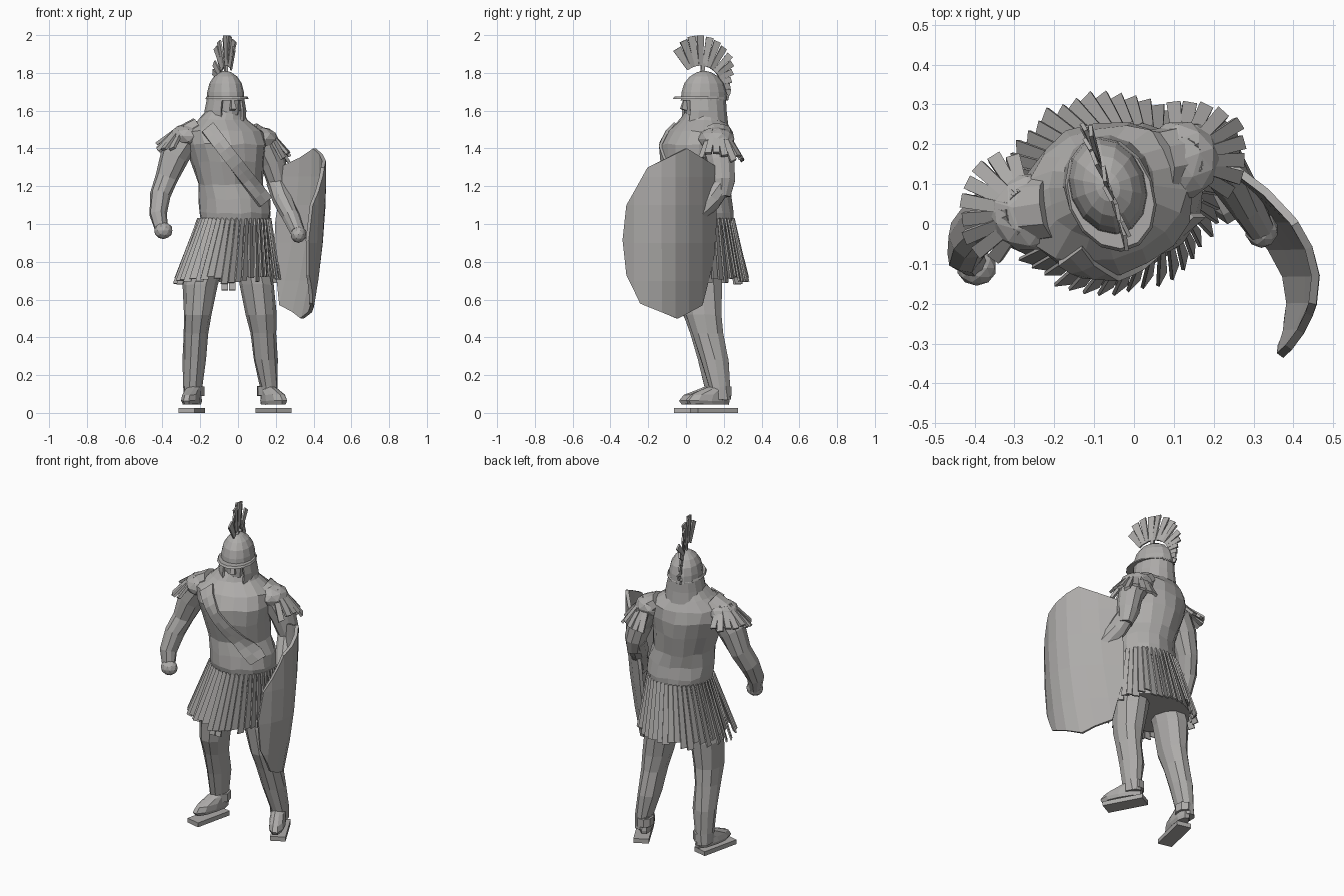
import bpy, bmesh, random
from math import sin, cos, pi, radians
from mathutils import Vector, Matrix
from mathutils.bvhtree import BVHTree

random.seed(4)
if "Cube" in bpy.data.objects:
    bpy.data.objects.remove(bpy.data.objects["Cube"])

stone = bpy.data.materials.new("stone grey")
stone.use_nodes = True
COLOUR = (0.42, 0.41, 0.4, 1)
stone.diffuse_color = COLOUR
stone.node_tree.nodes["Principled BSDF"].inputs["Base Color"].default_value = COLOUR

TURN = radians(20)          # the upper body is twisted towards its left
UP = Vector((0, 0, 1))


def finish(name, bm, matrix=None):
    bmesh.ops.recalc_face_normals(bm, faces=bm.faces)
    mesh = bpy.data.meshes.new(name)
    bm.to_mesh(mesh)
    bm.free()
    mesh.materials.append(stone)
    ob = bpy.data.objects.new(name, mesh)
    bpy.context.collection.objects.link(ob)
    if matrix:
        ob.matrix_world = matrix
    return ob


def tube(name, stations, sides=12, yaw=0.0, jitter=0.004, matrix=None, level=False):
    """Loft of elliptical rings; each station is x, y, z, rx, ry, listed upward."""
    bm = bmesh.new()
    centres = [Vector(s[:3]) for s in stations]
    rings = []
    for i, (x, y, z, rx, ry) in enumerate(stations):
        tangent = centres[min(i + 1, len(centres) - 1)] - centres[max(i - 1, 0)]
        tilt = UP.rotation_difference(UP if level else tangent)
        ring = []
        for k in range(sides):
            a = 2 * pi * k / sides
            p = Matrix.Rotation(yaw, 3, 'Z') @ Vector((rx * cos(a), ry * sin(a), 0))
            wobble = Vector([random.uniform(-jitter, jitter) for _ in range(3)])
            ring.append(bm.verts.new(centres[i] + tilt @ p + wobble))
        rings.append(ring)
    for low, high in zip(rings, rings[1:]):
        for k in range(sides):
            j = (k + 1) % sides
            bm.faces.new((low[k], low[j], high[j], high[k]))
    bm.faces.new(rings[0])
    bm.faces.new(rings[-1])
    return finish(name, bm, matrix)


def strip(bm, start, end, across, w0, w1, thick):
    """Thin tapered slat from start to end."""
    start, end, across = Vector(start), Vector(end), Vector(across).normalized()
    normal = (end - start).cross(across).normalized() * thick / 2
    v = [bm.verts.new(p + across * s * w / 2 + normal * t)
         for p, w in ((start, w0), (end, w1))
         for s, t in ((-1, -1), (1, -1), (1, 1), (-1, 1))]
    bm.faces.new(v[:4])
    bm.faces.new(v[4:])
    for k in range(4):
        j = (k + 1) % 4
        bm.faces.new((v[k], v[j], v[4 + j], v[4 + k]))


def lump(name, centre, size, yaw=0.0):
    bm = bmesh.new()
    bmesh.ops.create_icosphere(bm, subdivisions=2, radius=1)
    return finish(name, bm, Matrix.Translation(centre) @ Matrix.Rotation(yaw, 4, 'Z')
                  @ Matrix.Diagonal((*size, 1)))


# Torso and neck
torso = tube("torso", [
    (-.015, .08, .99, .183, .165), (-.015, .075, 1.06, .193, .172), (-.02, .07, 1.13, .19, .165),
    (-.04, .07, 1.21, .175, .16), (-.055, .065, 1.33, .195, .187), (-.065, .065, 1.42, .22, .192),
    (-.075, .075, 1.49, .215, .165), (-.085, .09, 1.55, .135, .12), (-.075, .095, 1.6, .095, .095)],
    sides=18, yaw=TURN, jitter=.006, level=True)

# Chest strap, laid onto the front of the torso
tree = BVHTree.FromPolygons([v.co for v in torso.data.vertices],
                            [p.vertices for p in torso.data.polygons])
bm = bmesh.new()
bmesh.ops.create_grid(bm, x_segments=10, y_segments=2, size=.5)
a, b = Vector((-.16, 0, 1.51)), Vector((.145, 0, 1.115))
side = Vector((.39, 0, .31)).normalized()
for v in bm.verts:
    v.co = a.lerp(b, v.co.x + .5) + side * v.co.y * .075
    hit = tree.ray_cast(Vector((v.co.x, -1, v.co.z)), Vector((0, 1, 0)))[0]
    v.co.y = min(hit.y if hit else 1, .03) - .008
strap = finish("chest_strap", bm)
band = strap.modifiers.new("thickness", 'SOLIDIFY')
band.thickness, band.offset = .016, 0

# Skirt: inner cloth with a ring of hanging slats
tube("skirt_cloth", [(-.055, .08, .72, .235, .205), (-.035, .08, .9, .2, .18),
                     (-.015, .08, 1.04, .175, .155)], sides=24, yaw=TURN / 2, level=True)
bm = bmesh.new()
COUNT = 46
spin = Matrix.Rotation(TURN / 2, 3, 'Z')
for k in range(COUNT):
    t = 2 * pi * k / COUNT
    r = random.uniform(.94, 1.0)
    top = Vector((-.02, .08, 1.03)) + spin @ Vector((.187 * cos(t), .168 * sin(t), 0))
    foot = (Vector((-.06, .075, .69 + random.uniform(-.01, .035)))
            + spin @ Vector((.275 * r * cos(t), .25 * r * sin(t), 0)))
    twist = Matrix.Rotation(radians(32), 3, 'Z') @ spin @ Vector((-sin(t), cos(t), 0))
    strip(bm, top, foot, twist, .022, .042, .009)
for x in (-.07, -.03):
    strip(bm, (x, -.09, .95), (x, -.15, .65), (1, 0, 0), .03, .035, .01)
finish("skirt_slats", bm)

# Legs, feet and stand plates
tube("right_leg", [(-.242, .165, .07, .045, .055), (-.24, .157, .14, .048, .06),
                   (-.23, .14, .28, .064, .078), (-.224, .105, .42, .067, .085),
                   (-.215, .08, .52, .074, .1), (-.2, .08, .68, .09, .11),
                   (-.13, .08, .9, .09, .11)], sides=10, level=True)
tube("left_leg", [(.165, .185, .07, .043, .055), (.163, .175, .14, .048, .06),
                  (.145, .152, .28, .064, .078), (.133, .115, .42, .068, .085),
                  (.122, .095, .52, .08, .1), (.1, .085, .68, .092, .11),
                  (.06, .08, .9, .09, .11)], sides=10, level=True)
for label, x, foot_y, stand_y, yaw in (("right", -.245, .09, .062, -13),
                                       ("left", .187, .12, .148, 28)):
    turn = Matrix.Rotation(radians(yaw), 4, 'Z')
    place = Matrix.Translation((x, foot_y, 0)) @ turn
    tube(label + "_foot", [(0, 0, .045, .04, .12), (0, -.005, .065, .047, .13),
                           (0, .005, .095, .044, .115), (0, .045, .125, .04, .075),
                           (0, .075, .145, .035, .045)],
         sides=10, jitter=.002, matrix=place, level=True)
    tube(label + "_ankle_band", [(0, .075, .09, .05, .058), (0, .075, .14, .05, .058)],
         sides=8, jitter=.002, matrix=place)
    bm = bmesh.new()
    bmesh.ops.create_cube(bm, size=1)
    finish(label + "_stand", bm, Matrix.Translation((x, stand_y, .0135)) @ turn
           @ Matrix.Diagonal((.088, .24, .027, 1)))

# Arms and fists
tube("right_arm", [(-.405, -.1, .97, .036, .038), (-.425, -.075, 1.05, .046, .05),
                   (-.41, -.03, 1.15, .056, .062), (-.38, .01, 1.24, .06, .066),
                   (-.335, .025, 1.36, .077, .078), (-.28, .035, 1.45, .08, .085),
                   (-.2, .045, 1.5, .07, .085)], sides=10)
lump("right_fist", (-.395, -.11, .965), (.05, .045, .045))
tube("left_forearm", [(.315, -.01, .96, .036, .038), (.28, .05, 1.04, .045, .048),
                      (.235, .13, 1.13, .055, .058), (.205, .195, 1.22, .052, .058)], sides=10)
tube("left_upper_arm", [(.22, .185, 1.15, .042, .05), (.21, .195, 1.23, .06, .066),
                        (.185, .185, 1.33, .07, .076), (.14, .17, 1.42, .08, .085),
                        (.06, .15, 1.48, .07, .085)], sides=10)
lump("left_fist", (.32, -.015, .945), (.042, .045, .045))

# Shoulder caps with fanned slats
for label, c, facing, length, fall in (("right", Vector((-.265, .03, 1.465)), 170, .178, -.06),
                                       ("left", Vector((.115, .16, 1.45)), 32, .175, -.095)):
    lump(label + "_shoulder_cap", c, (.1, .1, .065), TURN)
    bm = bmesh.new()
    for k in range(9):
        t = radians(facing + 64 * (k / 4 - 1))
        out = Vector((cos(t), sin(t), 0))
        reach = length - .03 * abs(k - 4) / 4 + random.uniform(-.012, .008)
        drop = fall + random.uniform(-.025, .025)
        strip(bm, c + out * .05 + UP * .045, c + out * reach + UP * drop,
              (-sin(t), cos(t), random.uniform(-.4, .4)), .028, .036, .016)
    finish(label + "_shoulder_slats", bm)

# Shield: curved plate, tilted outwards at the top
OUTLINE = [(0, 1.4), (-.2, 1.3), (-.31, 1.1), (-.33, .915), (-.31, .73), (-.24, .58),
           (-.05, .5), (.08, .57), (.14, .81), (.155, 1.02), (.145, 1.31)]
bm = bmesh.new()
bm.faces.new([bm.verts.new((0, y, z)) for y, z in OUTLINE])
cuts = [((0, y, 0), (0, 1, 0)) for y in (-.27, -.2, -.13, -.06, .01, .08)]
cuts += [((0, 0, z), (0, 0, 1)) for z in (.7, .9, 1.1, 1.25)]
for co, no in cuts:
    bmesh.ops.bisect_plane(bm, geom=bm.verts[:] + bm.edges[:] + bm.faces[:],
                           plane_co=co, plane_no=no)
for v in bm.verts:
    y, h = v.co.y, v.co.z - .95
    bow = .446 - (2.55 if y > -.16 else 2.7) * (y + .16) ** 2
    v.co.x = bow + (.12 + .25 * y) * h - .15 * h * h
shield = finish("shield", bm)
rim = shield.modifiers.new("thickness", 'SOLIDIFY')
rim.thickness, rim.offset = .02, 0

# Head and helmet, built facing -y and then turned with the torso
HEAD = Matrix.Translation((-.066, .095, 0)) @ Matrix.Rotation(TURN, 4, 'Z')
tube("face", [(0, -.01, 1.53, .05, .06), (0, -.015, 1.58, .07, .085),
              (0, -.005, 1.68, .08, .1)], matrix=HEAD, jitter=.002, level=True)
tube("helmet_dome", [(0, 0, 1.655, .097, .126), (0, 0, 1.7, .093, .121),
                     (0, 0, 1.745, .082, .107), (0, 0, 1.78, .06, .078),
                     (0, 0, 1.803, .03, .04), (0, 0, 1.81, .008, .01)],
     sides=14, matrix=HEAD, jitter=0)
tube("helmet_brim", [(0, -.022, 1.662, .11, .148), (0, -.022, 1.674, .104, .14)],
     sides=14, matrix=HEAD, jitter=0)
bm = bmesh.new()
strip(bm, (0, -.1, 1.655), (0, -.115, 1.605), (1, 0, 0), .014, .03, .03)
finish("nose", bm, HEAD)

# Nape and cheek guard: flared shell, open at the face
bm = bmesh.new()
rows = []
for z, rx, ry in ((1.67, .095, .12), (1.6, .11, .122), (1.53, .12, .13)):
    row = []
    for k in range(13):
        t = radians(-55 + 290 * k / 12)
        cheek = .85 if sin(t) < 0 and z < 1.6 else 1
        row.append(bm.verts.new((rx * cos(t) * cheek, ry * sin(t), z)))
    rows.append(row)
for low, high in zip(rows, rows[1:]):
    for k in range(12):
        bm.faces.new((low[k], low[k + 1], high[k + 1], high[k]))
guard = finish("nape_guard", bm, HEAD)
guard.modifiers.new("thickness", 'SOLIDIFY').thickness = .012

# Crest: fan of slats on a short post
bm = bmesh.new()
strip(bm, (0, -.01, 1.79), (0, -.005, 1.85), (0, 1, 0), .02, .02, .014)
hub = Vector((0, -.02, 1.72))
for k in range(14):
    t = radians(-32 + 140 * k / 13)
    reach = max(.168, .278 - (.2 if t < -.15 else .046) * (t + .15) ** 2)
    lean = random.uniform(-.012, .012)
    ray = Vector((0, sin(t), cos(t)))
    strip(bm, hub + ray * .118, hub + ray * reach + Vector((lean, 0, 0)),
          (random.uniform(-.25, .25), cos(t), -sin(t)), .024, .046 - .018 * k / 13, .01)
finish("crest", bm, HEAD)
